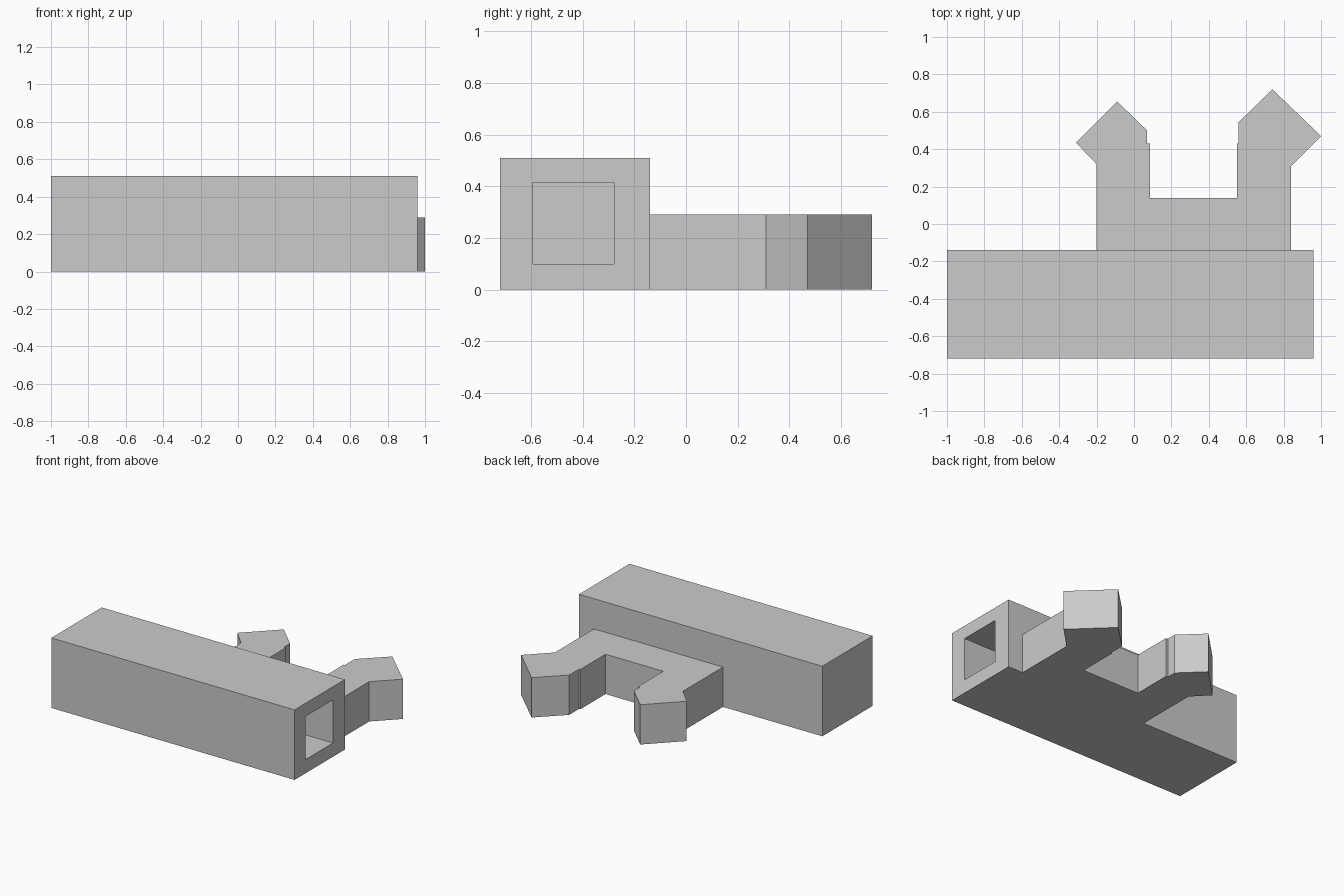
import bpy
import bmesh
from mathutils import Vector

cube = bpy.data.objects.get("Cube")
if cube:
    bpy.data.objects.remove(cube, do_unlink=True)

grey = bpy.data.materials.new("light grey")
grey.use_nodes = True
colour = (0.6, 0.6, 0.6, 1)
grey.diffuse_color = colour
grey.node_tree.nodes["Principled BSDF"].inputs["Base Color"].default_value = colour


def finish(name, bm):
    bmesh.ops.recalc_face_normals(bm, faces=bm.faces[:])
    mesh = bpy.data.meshes.new(name)
    bm.to_mesh(mesh)
    bm.free()
    mesh.materials.append(grey)
    obj = bpy.data.objects.new(name, mesh)
    bpy.context.collection.objects.link(obj)
    return obj


def prism(outline, height):
    """Extrude a flat outline up from the ground."""
    bm = bmesh.new()
    face = bm.faces.new([bm.verts.new((x, y, 0)) for x, y in outline])
    top = bmesh.ops.extrude_face_region(bm, geom=[face])["geom"]
    moved = [v for v in top if isinstance(v, bmesh.types.BMVert)]
    bmesh.ops.translate(bm, verts=moved, vec=(0, 0, height))
    bmesh.ops.recalc_face_normals(bm, faces=bm.faces[:])
    return bm


# Long bar with a square socket sunk into its left end
bar = prism([(-1, -0.72), (0.96, -0.72), (0.96, -0.14), (-1, -0.14)], 0.51)
end = max(bar.faces, key=lambda f: f.calc_center_median().x)
bmesh.ops.inset_region(bar, faces=[end], thickness=0.1)
centre = Vector((0.96, -0.435, 0.257))
for v in end.verts:
    for axis in (1, 2):
        side = 1 if v.co[axis] > centre[axis] else -1
        v.co[axis] = centre[axis] + side * 0.157
floor = bmesh.ops.extrude_face_region(bar, geom=[end])["geom"]
moved = [v for v in floor if isinstance(v, bmesh.types.BMVert)]
bmesh.ops.translate(bar, verts=moved, vec=(-1.82, 0, 0))
if end.is_valid:
    bmesh.ops.delete(bar, geom=[end], context="FACES_ONLY")
finish("socket_bar", bar)

# Forked clip with outward hooked tips
right_arm = [(-0.2, -0.14), (-0.2, 0.32), (-0.31, 0.435), (-0.09, 0.655),
             (0.07, 0.5), (0.07, 0.43), (0.085, 0.43), (0.085, 0.14)]
left_arm = [(0.55, 0.14), (0.55, 0.43), (0.56, 0.43), (0.56, 0.545),
            (0.74, 0.72), (1, 0.47), (0.84, 0.31), (0.84, -0.14)]
finish("forked_clip", prism(right_arm + left_arm, 0.29))
